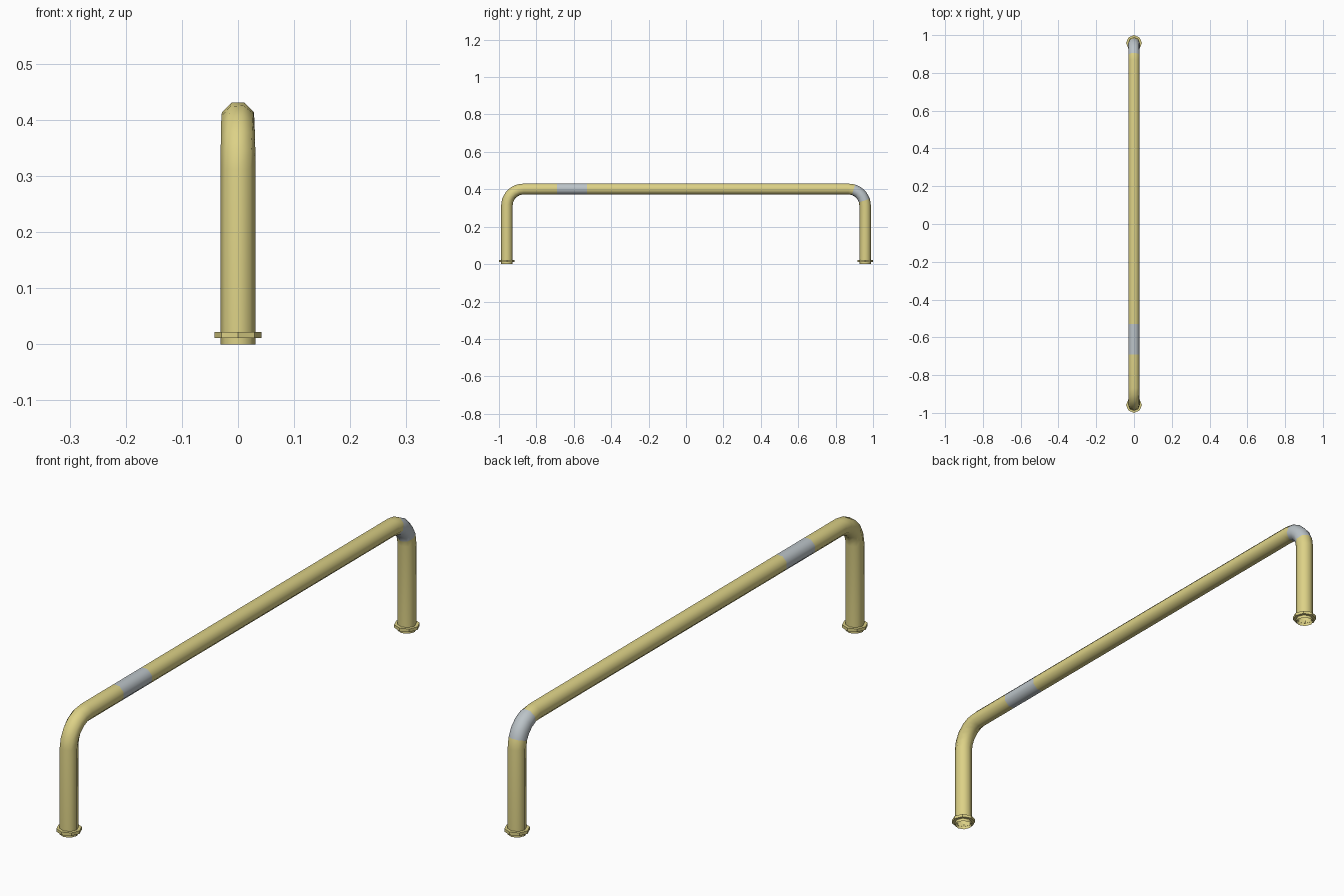
import bpy, bmesh, math
from mathutils import Vector

if "Cube" in bpy.data.objects:
    bpy.data.objects.remove(bpy.data.objects["Cube"])

R, SIDES = 0.031, 8          # tube radius and sides
LEG_Y, BAR_Z, BEND = 0.958, 0.402, 0.09
TWIST = math.radians(22.5)   # the bar is turned half a side against the legs


def material(name, rgb):
    m = bpy.data.materials.new(name)
    m.diffuse_color = (*rgb, 1)
    m.use_nodes = True
    m.node_tree.nodes["Principled BSDF"].inputs["Base Color"].default_value = m.diffuse_color
    return m


yellow = material("pale yellow", (0.72, 0.64, 0.24))
grey = material("grey", (0.50, 0.55, 0.58))


def add_object(name, bm, mats, smooth):
    bmesh.ops.recalc_face_normals(bm, faces=bm.faces)
    me = bpy.data.meshes.new(name)
    bm.to_mesh(me)
    bm.free()
    for m in mats:
        me.materials.append(m)
    for p in me.polygons:
        p.use_smooth = smooth
    ob = bpy.data.objects.new(name, me)
    bpy.context.collection.objects.link(ob)
    return ob


# Path stations: y, z, direction angle (0 = up, 90 = along +y), twist, colour of next span
path = [(-LEG_Y, 0, 0, 0, 0)]
cy, cz = LEG_Y - BEND, BAR_Z - BEND
for i in range(6):
    a = math.radians(18 * i)
    path.append((-cy - BEND * math.cos(a), cz + BEND * math.sin(a), a, TWIST * i / 5, 0))
path.append((-0.69, BAR_Z, math.pi / 2, TWIST, 1))     # grey band on the bar
path.append((-0.53, BAR_Z, math.pi / 2, TWIST, 0))
for i in range(5, -1, -1):                             # grey middle of the far bend
    a = math.radians(18 * i)
    path.append((cy + BEND * math.cos(a), cz + BEND * math.sin(a), math.pi - a,
                 TWIST * i / 5, 1 if i in (4, 3, 2) else 0))
path.append((LEG_Y, 0, math.pi, 0, 0))

# Bent tube, open at both ends
bm = bmesh.new()
rings = []
for y, z, a, tw, _ in path:
    n = Vector((0, -math.cos(a), math.sin(a)))         # outward side of the path
    rings.append([bm.verts.new(Vector((0, y, z))
                  + R * math.cos(t) * n + R * math.sin(t) * Vector((1, 0, 0)))
                  for t in (tw + 2 * math.pi * k / SIDES for k in range(SIDES))])
for s, (r0, r1) in enumerate(zip(rings, rings[1:])):
    for k in range(SIDES):
        j = (k + 1) % SIDES
        f = bm.faces.new((r0[k], r0[j], r1[j], r1[k]))
        f.material_index = path[s][4]
add_object("handrail_tube", bm, [yellow, grey], True)

# Octagonal collars round the feet
for name, y in (("front_collar", -LEG_Y), ("back_collar", LEG_Y)):
    bm = bmesh.new()
    profile = [(0.030, 0.011), (0.042, 0.011), (0.042, 0.022), (0.030, 0.022)]
    loops = [[bm.verts.new((r * math.cos(math.pi * k / 4), y + r * math.sin(math.pi * k / 4), z))
              for k in range(8)] for r, z in profile]
    for i in range(4):
        p, q = loops[i], loops[(i + 1) % 4]
        for k in range(8):
            j = (k + 1) % 8
            bm.faces.new((p[k], p[j], q[j], q[k]))
    add_object(name, bm, [yellow], False)
